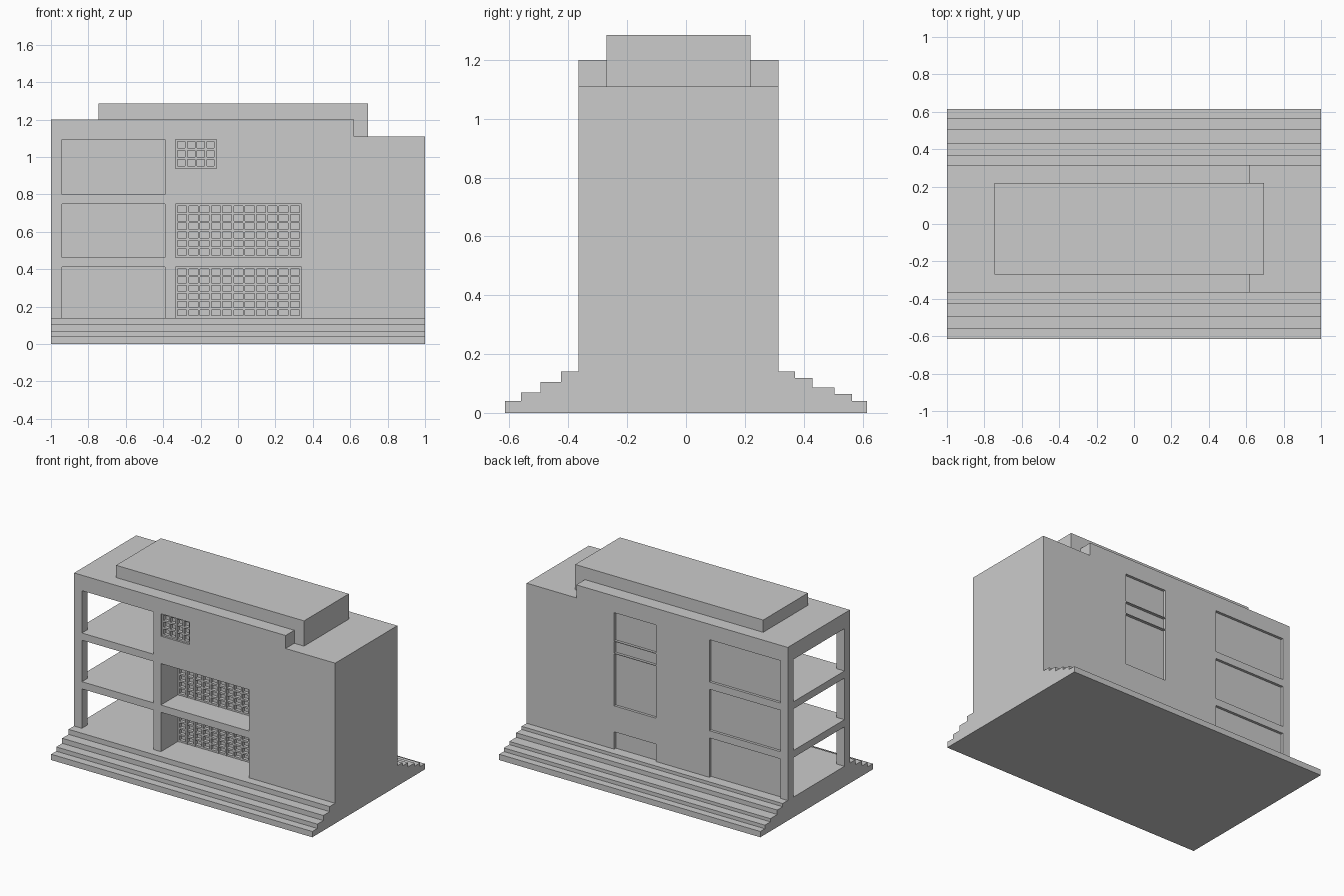
import bpy, bmesh

if "Cube" in bpy.data.objects:
    bpy.data.objects.remove(bpy.data.objects["Cube"])


def add_mesh(name, bm):
    bmesh.ops.recalc_face_normals(bm, faces=bm.faces)
    mesh = bpy.data.meshes.new(name)
    bm.to_mesh(mesh)
    bm.free()
    obj = bpy.data.objects.new(name, mesh)
    bpy.context.collection.objects.link(obj)
    return obj


def add_box(bm, x0, x1, y0, y1, z0, z1):
    verts = bmesh.ops.create_cube(bm, size=1)["verts"]
    for v in verts:
        v.co.x = x1 if v.co.x > 0 else x0
        v.co.y = y1 if v.co.y > 0 else y0
        v.co.z = z1 if v.co.z > 0 else z0


def box(name, *bounds):
    bm = bmesh.new()
    add_box(bm, *bounds)
    return add_mesh(name, bm)


def extrude_profile(name, points, offset):
    """Make a prism from a closed outline of 3D points."""
    bm = bmesh.new()
    face = bm.faces.new([bm.verts.new(p) for p in points])
    new = bmesh.ops.extrude_face_region(bm, geom=[face])["geom"]
    bmesh.ops.translate(bm, vec=offset,
                        verts=[g for g in new if isinstance(g, bmesh.types.BMVert)])
    if face.is_valid is False or len(bm.faces) < len(points) + 2:
        bm.faces.new([v for v in bm.verts][:len(points)])
    return add_mesh(name, bm)


def cut(target, *bounds):
    cutter = box("cutter", *bounds)
    cutter.hide_render = True
    mod = target.modifiers.new("opening", "BOOLEAN")
    mod.operation = "DIFFERENCE"
    mod.solver = "EXACT"
    mod.object = cutter
    bpy.context.view_layer.objects.active = target
    bpy.ops.object.modifier_apply(modifier=mod.name)
    bpy.data.objects.remove(cutter)


def lattice(name, x0, x1, z0, z1, y, cols, rows, bar=0.012, depth=0.025):
    bm = bmesh.new()
    for i in range(cols + 1):
        x = x0 + bar / 2 + (x1 - x0 - bar) * i / cols
        add_box(bm, x - bar / 2, x + bar / 2, y, y + depth, z0, z1)
    for j in range(rows + 1):
        z = z0 + bar / 2 + (z1 - z0 - bar) * j / rows
        add_box(bm, x0, x1, y + 0.002, y + depth, z - bar / 2, z + bar / 2)
    return add_mesh(name, bm)


FRONT, BACK = -0.365, 0.315
FLOORS = [(0.14, 0.413), (0.463, 0.75), (0.80, 1.093)]

# Stepped base running the full width, front and back
steps = [(-0.615, 0), (-0.615, 0.04), (-0.56, 0.04), (-0.56, 0.07),
         (-0.495, 0.07), (-0.495, 0.105), (-0.425, 0.105), (-0.425, 0.14),
         (0.37, 0.14), (0.37, 0.118), (0.43, 0.118), (0.43, 0.087),
         (0.505, 0.087), (0.505, 0.065), (0.565, 0.065), (0.565, 0.04),
         (0.615, 0.04), (0.615, 0)]
extrude_profile("stepped_base", [(-1, y, z) for y, z in steps], (2, 0, 0))

# Main block with its lower right roof
outline = [(-1, 0.14), (1, 0.14), (1, 1.11), (0.62, 1.11), (0.62, 1.2), (-1, 1.2)]
body = extrude_profile("building_body", [(x, FRONT, z) for x, z in outline],
                       (0, BACK - FRONT, 0))

# Open corner bay on each floor, with shallow panels on the back wall
for z0, z1 in FLOORS:
    low = z0 if z0 > 0.2 else 0.1
    cut(body, -0.94, -0.39, -0.6, 0.275, low, z1)
    cut(body, -1.2, -0.9, FRONT + 0.06, BACK - 0.065, low, z1)
    cut(body, -0.945, -0.40, BACK - 0.018, 0.6, low, z1)

# Deep loggias on the lower two floors and a small window above
for z0, z1 in FLOORS[:2]:
    cut(body, -0.335, 0.34, -0.6, FRONT + 0.21, z0 if z0 > 0.2 else 0.1, z1)
cut(body, -0.335, -0.115, -0.6, FRONT + 0.04, 0.94, 1.095)

# Stair window panes and back door
for z0, z1 in [(0.1, 0.26), (0.44, 0.80), (0.805, 0.885), (0.89, 1.085)]:
    cut(body, 0.01, 0.33, BACK - 0.018, 0.6, z0, z1)

# Pierced screens
for name, (z0, z1) in zip(("ground_screen", "first_floor_screen"), FLOORS):
    lattice(name, -0.335, 0.34, z0, z1, FRONT + 0.185, 11, 6)
lattice("small_window_screen", -0.335, -0.115, 0.94, 1.095, FRONT + 0.012, 4, 3)

# Raised roof block
box("roof_block", -0.745, 0.695, -0.27, 0.22, 1.10, 1.285)
